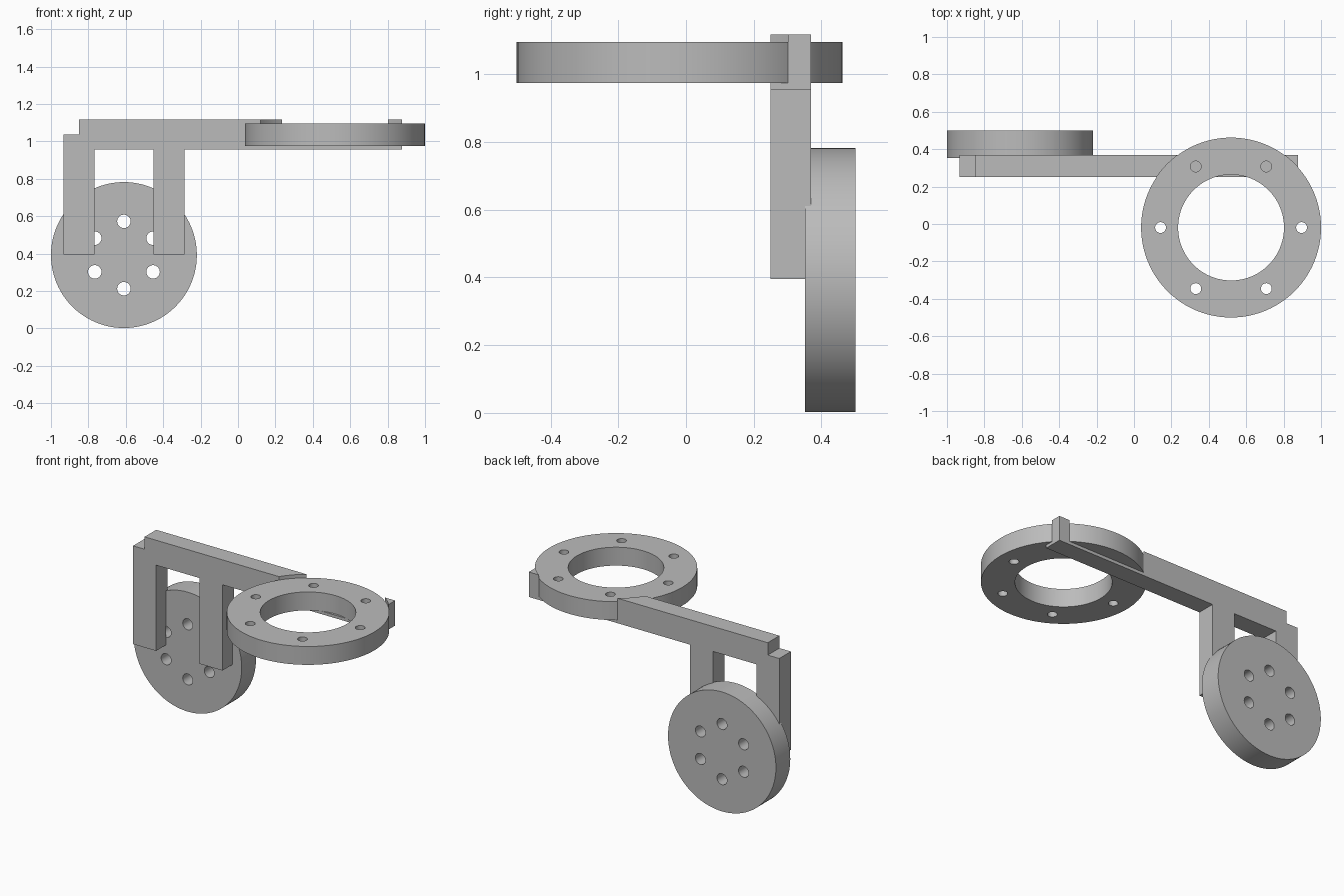
import bpy, bmesh
from math import pi, cos, sin, radians
from mathutils import Vector, Matrix

cube = bpy.data.objects.get("Cube")
if cube:
    bpy.data.objects.remove(cube, do_unlink=True)

grey = bpy.data.materials.new("plain grey")
grey.use_nodes = True
colour = (0.5, 0.5, 0.5, 1)
grey.diffuse_color = colour
grey.node_tree.nodes["Principled BSDF"].inputs["Base Color"].default_value = colour

TO_Y = Matrix.Rotation(-pi / 2, 4, 'X')  # turns the z axis onto +y


def make(name, bm):
    bmesh.ops.recalc_face_normals(bm, faces=bm.faces)
    mesh = bpy.data.meshes.new(name)
    bm.to_mesh(mesh)
    bm.free()
    mesh.materials.append(grey)
    obj = bpy.data.objects.new(name, mesh)
    bpy.context.collection.objects.link(obj)
    return obj


def add_cylinder(bm, centre, radius, depth, turn=Matrix(), sides=96):
    bmesh.ops.create_cone(bm, cap_ends=True, segments=sides, radius1=radius,
                          radius2=radius, depth=depth,
                          matrix=Matrix.Translation(centre) @ turn)


def cylinder(name, *args):
    bm = bmesh.new()
    add_cylinder(bm, *args)
    return make(name, bm)


def cut(obj, cutter):
    cutter.hide_render = True
    mod = obj.modifiers.new("cut", 'BOOLEAN')
    mod.operation = 'DIFFERENCE'
    mod.solver = 'EXACT'
    mod.object = cutter
    bpy.context.view_layer.objects.active = obj
    bpy.ops.object.modifier_apply(modifier=mod.name)
    bpy.data.objects.remove(cutter, do_unlink=True)


def smooth(obj):
    bpy.ops.object.select_all(action='DESELECT')
    obj.select_set(True)
    bpy.context.view_layer.objects.active = obj
    bpy.ops.object.shade_smooth_by_angle(angle=radians(30))


def drilled_plate(name, centre, radius, depth, turn, circle, hole, start, bore=0):
    plate = cylinder(name, centre, radius, depth, turn)
    bm = bmesh.new()
    for i in range(6):
        a = start + i * pi / 3
        offset = turn @ Vector((circle * cos(a), circle * sin(a), 0))
        add_cylinder(bm, centre + offset, hole, depth * 2, turn, 32)
    if bore:
        add_cylinder(bm, centre, bore, depth * 2, turn)
    cut(plate, make("drill", bm))
    smooth(plate)


# Plate layout
ring_centre, ring_r, ring_h = Vector((0.519, -0.019, 1.035)), 0.481, 0.12
disc_centre, disc_r, disc_h = Vector((-0.61, 0.426, 0.392)), 0.39, 0.148

# Bracket: arm with two legs, one profile pushed through in y
profile = [(-0.933, 0.395), (-0.767, 0.395), (-0.767, 0.955), (-0.453, 0.955),
           (-0.453, 0.395), (-0.287, 0.395), (-0.287, 0.955), (0.877, 0.955),
           (0.877, 1.118), (-0.85, 1.118), (-0.85, 1.037), (-0.933, 1.037)]
bm = bmesh.new()
face = bm.faces.new([bm.verts.new((x, 0.25, z)) for x, z in profile])
pushed = bmesh.ops.extrude_face_region(bm, geom=[face])["geom"]
bmesh.ops.translate(bm, vec=(0, 0.12, 0),
                    verts=[v for v in pushed if isinstance(v, bmesh.types.BMVert)])
bracket = make("bracket", bm)

# Seats in the bracket for the ring and the disc
cut(bracket, cylinder("ring_seat", ring_centre + Vector((0, 0, 0.1)),
                      ring_r, ring_h + 0.2))
cut(bracket, cylinder("disc_seat", disc_centre, disc_r, disc_h, TO_Y))
smooth(bracket)

# Flat ring and upright disc, each with six bolt holes
drilled_plate("mounting_ring", ring_centre, ring_r, ring_h, Matrix(),
              0.377, 0.029, 0, 0.283)
drilled_plate("mounting_disc", disc_centre, disc_r, disc_h, TO_Y,
              0.18, 0.036, pi / 6)
